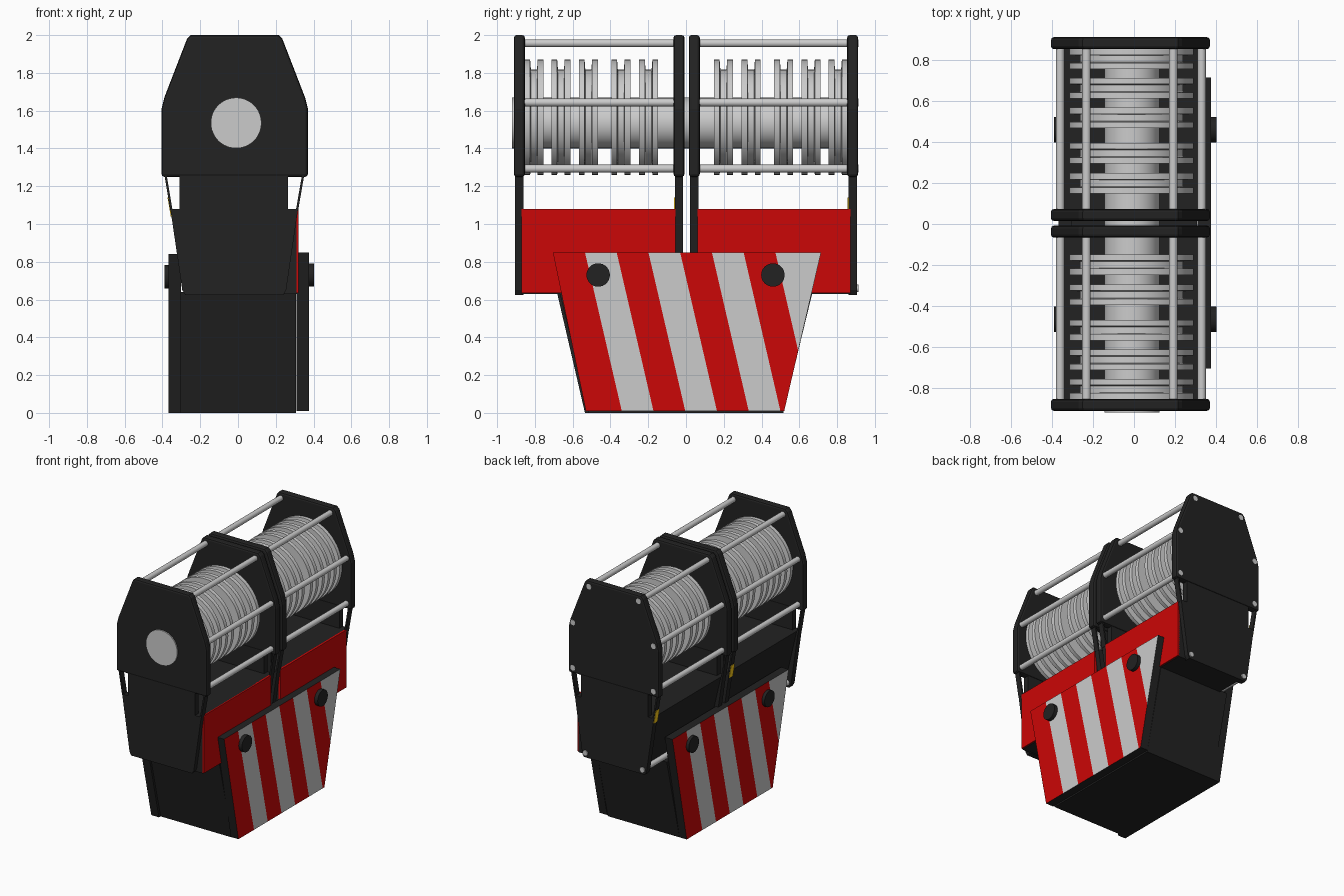
import bpy, bmesh, math
from mathutils import Matrix, Vector

if "Cube" in bpy.data.objects:
    bpy.data.objects.remove(bpy.data.objects["Cube"])


def material(name, r, g, b):
    m = bpy.data.materials.new(name)
    m.diffuse_color = (r, g, b, 1)
    m.use_nodes = True
    m.node_tree.nodes["Principled BSDF"].inputs["Base Color"].default_value = m.diffuse_color
    return m


DARK = material("dark_paint", 0.016, 0.016, 0.016)
RED = material("red_paint", 0.6, 0.002, 0.002)
GREY = material("light_grey", 0.8, 0.8, 0.8)
YELLOW = material("yellow_paint", 1.0, 0.62, 0.01)


def finish(name, bm, mats=(), smooth=False):
    bmesh.ops.recalc_face_normals(bm, faces=bm.faces)
    me = bpy.data.meshes.new(name)
    bm.to_mesh(me)
    bm.free()
    for m in mats:
        me.materials.append(m)
    ob = bpy.data.objects.new(name, me)
    bpy.context.collection.objects.link(ob)
    if smooth:
        bpy.ops.object.select_all(action='DESELECT')
        ob.select_set(True)
        bpy.context.view_layer.objects.active = ob
        bpy.ops.object.shade_smooth_by_angle(angle=math.radians(35))
    return ob


def extrude(pts, axis, a, b):
    """Outline in (x,z) for axis y, or (y,z) for axis x, extruded from a to b."""
    bm = bmesh.new()
    to3 = (lambda u, w: (u, a, w)) if axis == 'y' else (lambda u, w: (a, u, w))
    f = bm.faces.new([bm.verts.new(to3(*p)) for p in pts])
    r = bmesh.ops.extrude_face_region(bm, geom=[f])
    off = Vector((0, b - a, 0)) if axis == 'y' else Vector((b - a, 0, 0))
    bmesh.ops.translate(bm, vec=off, verts=[v for v in r['geom'] if isinstance(v, bmesh.types.BMVert)])
    bmesh.ops.recalc_face_normals(bm, faces=bm.faces)
    return bm


def bevel(ob, width):
    m = ob.modifiers.new("bevel", 'BEVEL')
    m.width, m.segments, m.limit_method, m.angle_limit = width, 2, 'ANGLE', math.radians(60)


def rod(name, axis, c1, c2, a, b, r, mats=(), seg=16):
    rot = Matrix.Rotation(math.pi / 2, 4, 'X' if axis == 'y' else 'Y')
    mid = (a + b) / 2
    loc = (c1, mid, c2) if axis == 'y' else (mid, c1, c2)
    bm = bmesh.new()
    bmesh.ops.create_cone(bm, cap_ends=True, segments=seg, radius1=r, radius2=r,
                          depth=b - a, matrix=Matrix.Translation(loc) @ rot)
    return finish(name, bm, mats, True)


# side plates: thick upper cheek, thinner tapered lower cheek, grip strips
UPPER = [(-0.27, 1.98), (-0.25, 2.0), (0.215, 2.0), (0.235, 1.98), (0.355, 1.67), (0.37, 1.61),
         (0.37, 1.25), (-0.405, 1.25), (-0.405, 1.61), (-0.39, 1.67)]
LOWER = [(-0.31, 1.27), (-0.31, 1.08), (-0.358, 1.08), (-0.295, 0.65), (-0.28, 0.625),
         (0.24, 0.625), (0.255, 0.65), (0.318, 1.08), (0.265, 1.08), (0.265, 1.27)]
for i, y in enumerate((-0.882, -0.037, 0.044, 0.882)):
    bevel(finish(f"upper_cheek_{i}", extrude(UPPER, 'y', y - 0.029, y + 0.029), [DARK]), 0.014)
    finish(f"lower_cheek_{i}", extrude(LOWER, 'y', y - 0.022, y + 0.022), [DARK])
    for side, xt, xb in (("left", -0.389, -0.358), ("right", 0.35, 0.318)):
        k = 0.012 if xt < 0 else -0.012
        strip = [(xt, 1.255), (xt + k, 1.255), (xb + k, 1.07), (xb, 1.07)]
        finish(f"grip_{side}_{i}", extrude(strip, 'y', y - 0.022, y + 0.022), [DARK])
    if i in (1, 3):
        tag = [(-0.373, 1.14), (-0.358, 1.14), (-0.341, 1.04), (-0.356, 1.04)]
        finish(f"yellow_tag_{i}", extrude(tag, 'y', y - 0.027, y + 0.018), [YELLOW])

# main axle
rod("axle", 'y', -0.01, 1.535, -0.92, 0.88, 0.134, seg=48)

# grooved sheaves, turned around the axle
PROFILE = [(0.12, -0.05), (0.305, -0.05), (0.305, -0.02), (0.252, -0.016),
           (0.252, 0.016), (0.305, 0.02), (0.305, 0.05), (0.12, 0.05)]


def sheave(name, y):
    bm = bmesh.new()
    c = Vector((-0.012, y, 1.565))
    vs = [bm.verts.new(c + Vector((r, h, 0))) for r, h in PROFILE]
    es = [bm.edges.new((vs[i], vs[(i + 1) % len(vs)])) for i in range(len(vs))]
    bmesh.ops.spin(bm, geom=vs + es, cent=c, axis=(0, 1, 0), angle=2 * math.pi, steps=48)
    bmesh.ops.remove_doubles(bm, verts=bm.verts, dist=1e-4)
    finish(name, bm, (), True)


for i, y in enumerate((0.198, 0.345, 0.517, 0.662, 0.805)):
    sheave(f"sheave_front_{i}", -y)
    sheave(f"sheave_back_{i}", y)

# tie rods through each pair of cheeks; only the back ends and lowest rods show
for i, (x, z) in enumerate(((-0.232, 1.957), (0.192, 1.957), (-0.36, 1.643), (0.33, 1.643),
                            (-0.36, 1.293), (0.33, 1.293), (-0.262, 0.66), (0.226, 0.66))):
    front_end = -0.902 if z > 1 else -0.903
    for half, a, b in (("front", front_end, -0.012), ("back", 0.02, 0.913)):
        rod(f"tie_rod_{half}_{i}", 'y', x, z, a, b, 0.021)

# dark ballast boxes between cheeks with red cover on the right side
BOX = [(-0.345, 1.08), (0.31, 1.08), (0.31, 0.63), (-0.24, 0.63)]
for half, a, b in (("front", -0.87, -0.055), ("back", 0.062, 0.87)):
    finish(f"ballast_{half}", extrude(BOX, 'y', a, b), [DARK])
    cover = [(a, 0.635), (b, 0.635), (b, 1.08), (a, 1.08)]
    finish(f"red_cover_{half}", extrude(cover, 'x', 0.305, 0.32), [RED])

# lower tapered body
BODY = [(-0.67, 0.64), (0.67, 0.64), (0.515, 0.0), (-0.515, 0.0)]
finish("lower_body", extrude(BODY, 'x', -0.305, 0.308), [DARK])

# striped hazard panels: slab sliced by slanted planes, outer face coloured
PANEL = [(-0.705, 0.85), (0.715, 0.85), (0.52, 0.01), (-0.53, 0.01)]
SLOPE, STEP, START = 0.232, 0.168, -0.535


def panel(name, xform):
    bm = extrude(PANEL, 'x', 0.31, 0.375)
    for k in range(7):
        bmesh.ops.bisect_plane(bm, geom=bm.verts[:] + bm.edges[:] + bm.faces[:],
                               plane_co=(0, START + STEP * k, 0.85), plane_no=(0, 1, SLOPE))
    for f in bm.faces:
        c = f.calc_center_median()
        if abs(f.normal.x) > 0.9 and c.x > 0.37:
            k = math.floor((c.y - SLOPE * (0.85 - c.z) - START) / STEP)
            f.material_index = 1 if k % 2 else 2
    bm.transform(xform)
    finish(name, bm, [DARK, RED, GREY])


panel("hazard_panel_right", Matrix.Identity(4))
panel("hazard_panel_left", Matrix.Translation((0.008, -0.015, -0.01)) @ Matrix.Rotation(math.pi, 4, 'Z'))

# round bolt heads on the panels
for i, y in enumerate((-0.465, 0.46)):
    rod(f"bolt_right_{i}", 'x', y, 0.73, 0.36, 0.403, 0.062, [DARK], 32)
    rod(f"bolt_left_{i}", 'x', y, 0.72, -0.39, -0.35, 0.062, [DARK], 32)
